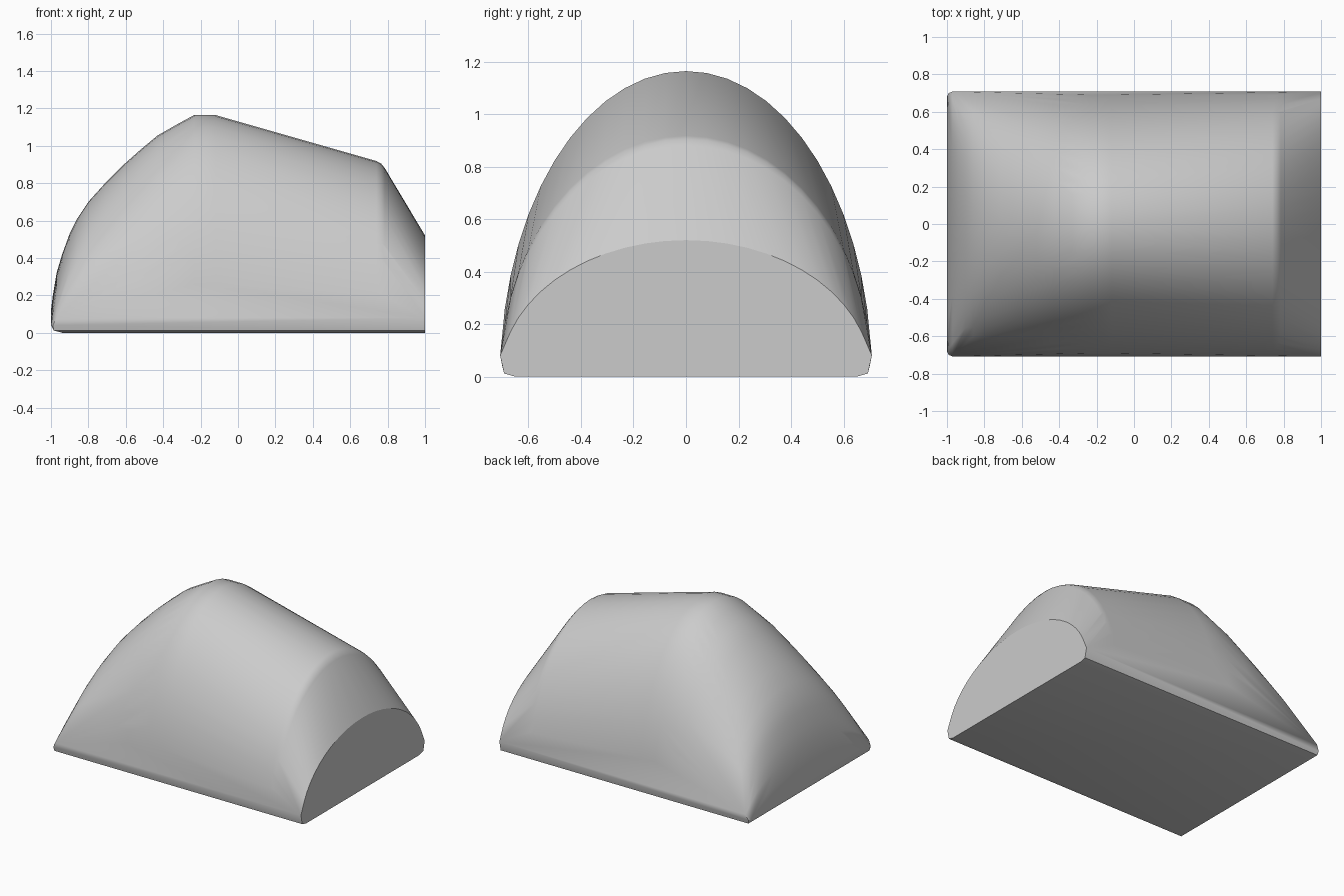
import bpy, bmesh, math

if "Cube" in bpy.data.objects:
    bpy.data.objects.remove(bpy.data.objects["Cube"])

grey = bpy.data.materials.new("plain_grey")
grey.use_nodes = True
colour = (0.6, 0.6, 0.6, 1)
grey.diffuse_color = colour
grey.node_tree.nodes["Principled BSDF"].inputs["Base Color"].default_value = colour

HALF_WIDTH = 0.708
STEPS = 28

# Ridge line along the length: position and arch height
ridge = [(-0.97, 0.32), (-0.94, 0.42), (-0.9, 0.53), (-0.86, 0.61), (-0.8, 0.70),
         (-0.71, 0.8), (-0.61, 0.9), (-0.52, 0.98), (-0.43, 1.055), (-0.33, 1.112),
         (-0.235, 1.164), (-0.12, 1.164), (0.74, 0.918), (0.765, 0.905),
         (0.785, 0.88), (1.0, 0.52)]


def arch(x, height, width, foot):
    """Points of a half-elliptical section, standing on height foot."""
    points = []
    for i in range(STEPS + 1):
        angle = math.pi * i / STEPS
        z = max(height * math.sin(angle), foot)
        points.append((x, width * math.cos(angle), z))
    return points


points = []
for x, height in ridge:
    points += arch(x, height, HALF_WIDTH, 0.08)

# Rounded low end
points += arch(-0.99, 0.2, 0.7, 0.04)
points += arch(-1.0, 0.12, 0.68, 0.04)

# Flat underside with a small rounded rim
for side in (-1, 1):
    points += [(1, side * 0.693, 0.012), (1, side * 0.65, 0),
               (-0.985, side * 0.693, 0.012), (-0.94, side * 0.65, 0)]

# Wrap the sections in one convex skin
bm = bmesh.new()
for p in points:
    bm.verts.new(p)
bmesh.ops.remove_doubles(bm, verts=bm.verts, dist=0.001)
hull = bmesh.ops.convex_hull(bm, input=bm.verts)
unused = {v for v in hull["geom_interior"] + hull["geom_unused"]
          if isinstance(v, bmesh.types.BMVert)}
bmesh.ops.delete(bm, geom=list(unused), context="VERTS")
bmesh.ops.dissolve_limit(bm, angle_limit=0.005, verts=bm.verts, edges=bm.edges)
bmesh.ops.recalc_face_normals(bm, faces=bm.faces)

mesh = bpy.data.meshes.new("arched_block")
bm.to_mesh(mesh)
bm.free()
mesh.materials.append(grey)
block = bpy.data.objects.new("arched_block", mesh)
bpy.context.collection.objects.link(block)

bpy.ops.object.select_all(action="DESELECT")
block.select_set(True)
bpy.context.view_layer.objects.active = block
bpy.ops.object.shade_smooth_by_angle(angle=math.radians(30))
